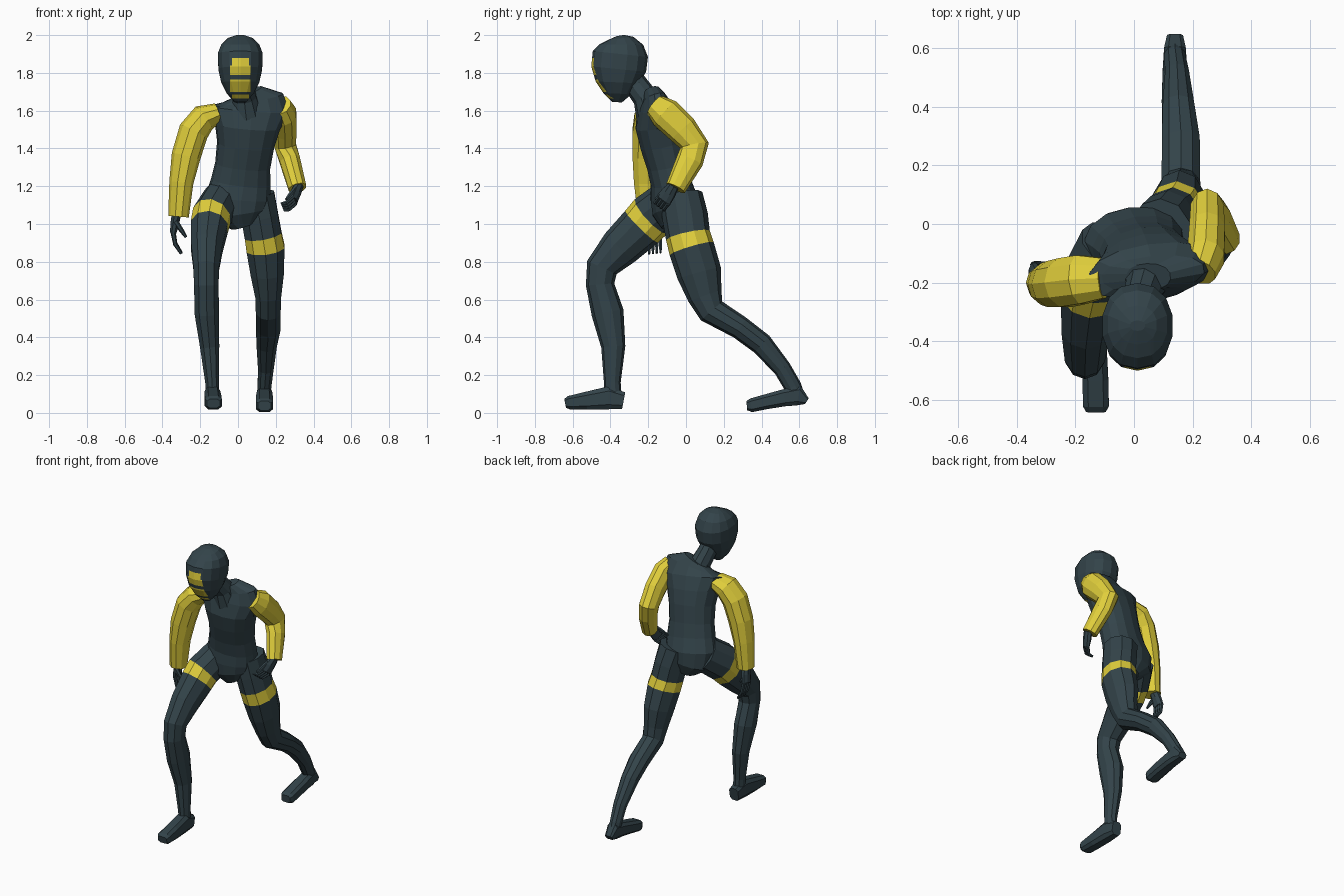
import bpy, bmesh, math
from mathutils import Vector


def material(name, rgb):
    m = bpy.data.materials.new(name)
    m.diffuse_color = (*rgb, 1)
    return m


SLATE = material("dark slate", (0.033, 0.057, 0.068))
YELLOW = material("yellow", (0.76, 0.63, 0.045))
X, Y = (1, 0, 0), (0, 1, 0)


def loft(name, rings, side=X, n=10, power=1.0, mats=(SLATE,), bands=()):
    """Skin rings (x, y, z, half width, half depth) lying across their path."""
    bm = bmesh.new()
    pts = [Vector(r[:3]) for r in rings]
    loops = []
    for i, r in enumerate(rings):
        a = (pts[i] - pts[i - 1]).normalized() if i else Vector()
        b = (pts[i + 1] - pts[i]).normalized() if i < len(pts) - 1 else Vector()
        t = (a + b).normalized()
        s = Vector(side)
        s = (s - t * s.dot(t)).normalized()
        f = t.cross(s)
        loop = []
        for k in range(n):
            ang = 2 * math.pi * (k + 0.5) / n
            c, d = math.cos(ang), math.sin(ang)
            c = math.copysign(abs(c) ** power, c)
            d = math.copysign(abs(d) ** power, d)
            loop.append(bm.verts.new(pts[i] + s * r[3] * c * 1.03 + f * r[4] * d * 1.03))
        loops.append(loop)
    for i in range(len(loops) - 1):
        for k in range(n):
            j = (k + 1) % n
            face = bm.faces.new((loops[i][k], loops[i][j], loops[i + 1][j], loops[i + 1][k]))
            face.material_index = 1 if i in bands else 0
    bm.faces.new(loops[0][::-1])
    bm.faces.new(loops[-1])
    bmesh.ops.recalc_face_normals(bm, faces=bm.faces)
    mesh = bpy.data.meshes.new(name)
    bm.to_mesh(mesh)
    bm.free()
    for m in mats:
        mesh.materials.append(m)
    ob = bpy.data.objects.new(name, mesh)
    bpy.context.collection.objects.link(ob)
    return ob


# Torso and neck, turned slightly so the forward leg's hip leads
loft("torso", [
    (0.02, -0.05, 0.99, 0.06, 0.08),
    (0.00, -0.06, 1.06, 0.15, 0.115),
    (0.00, -0.065, 1.14, 0.168, 0.12),
    (0.015, -0.08, 1.22, 0.155, 0.105),
    (0.025, -0.10, 1.31, 0.143, 0.105),
    (0.04, -0.125, 1.42, 0.148, 0.115),
    (0.05, -0.15, 1.52, 0.17, 0.115),
    (0.06, -0.16, 1.61, 0.212, 0.09),
    (0.065, -0.17, 1.66, 0.175, 0.06),
    (0.05, -0.18, 1.695, 0.08, 0.045)], side=(0.985, 0.13, 0.03), n=14, power=0.9)
loft("neck", [
    (0.045, -0.18, 1.58, 0.085, 0.085),
    (0.035, -0.215, 1.67, 0.064, 0.066),
    (0.02, -0.26, 1.73, 0.058, 0.062),
    (0.012, -0.31, 1.80, 0.055, 0.06)])

# Hooded head: profile rows are z, front y, back y, half width
profile = [(1.645, -0.39, -0.34, 0.03), (1.69, -0.435, -0.29, 0.07),
           (1.75, -0.475, -0.25, 0.10), (1.82, -0.498, -0.215, 0.115),
           (1.90, -0.49, -0.205, 0.118), (1.95, -0.455, -0.23, 0.10),
           (1.983, -0.41, -0.28, 0.065), (1.998, -0.365, -0.33, 0.025)]
head = loft("head", [(0.012, (f + b) / 2, z, w, (b - f) / 2) for z, f, b, w in profile],
            n=14, power=0.9, mats=(SLATE, YELLOW))

# Yellow face panels cut into the front of the head: z low, z high, half width
panels = [(1.665, 1.685, 0.045), (1.70, 1.765, 0.055), (1.79, 1.84, 0.055), (1.84, 1.88, 0.045)]
bm = bmesh.new()
bm.from_mesh(head.data)
cuts = [((0, 0, z), (0, 0, 1)) for p in panels for z in p[:2]]
cuts += [((0.012 + s * w, 0, 0), X) for w in (0.045, 0.055) for s in (-1, 1)]
for co, no in cuts:
    front = [f for f in bm.faces if f.calc_center_median().y < -0.38]
    geom = set(front) | {e for f in front for e in f.edges} | {v for f in front for v in f.verts}
    bmesh.ops.bisect_plane(bm, geom=list(geom), plane_co=co, plane_no=no, dist=1e-5)
for f in bm.faces:
    c = f.calc_center_median()
    if c.y < -0.38 and any(lo < c.z < hi and abs(c.x - 0.012) < w for lo, hi, w in panels):
        f.material_index = 1
bm.to_mesh(head.data)
bm.free()

# Legs with a yellow thigh band
loft("forward_leg", [
    (-0.085, -0.07, 1.13, 0.10, 0.115),
    (-0.14, -0.185, 1.04, 0.103, 0.122),
    (-0.152, -0.235, 0.985, 0.10, 0.118),
    (-0.165, -0.35, 0.875, 0.085, 0.105),
    (-0.168, -0.445, 0.77, 0.07, 0.083),
    (-0.168, -0.455, 0.68, 0.066, 0.073),
    (-0.165, -0.415, 0.53, 0.066, 0.083),
    (-0.15, -0.385, 0.35, 0.052, 0.062),
    (-0.137, -0.39, 0.16, 0.037, 0.043),
    (-0.135, -0.385, 0.06, 0.036, 0.045)], mats=(SLATE, YELLOW), bands=(1,))
loft("rear_leg", [
    (0.09, -0.025, 1.15, 0.105, 0.11),
    (0.115, -0.005, 1.04, 0.10, 0.118),
    (0.133, 0.01, 0.94, 0.10, 0.115),
    (0.146, 0.03, 0.87, 0.103, 0.118),
    (0.155, 0.07, 0.74, 0.09, 0.115),
    (0.16, 0.10, 0.62, 0.07, 0.09),
    (0.16, 0.135, 0.54, 0.067, 0.073),
    (0.16, 0.285, 0.452, 0.066, 0.06),
    (0.152, 0.40, 0.365, 0.055, 0.058),
    (0.147, 0.51, 0.235, 0.042, 0.046),
    (0.14, 0.565, 0.14, 0.037, 0.045),
    (0.14, 0.59, 0.08, 0.034, 0.04)], mats=(SLATE, YELLOW), bands=(2,))

# Boots, lofted from heel to toe
loft("forward_foot", [
    (-0.135, -0.33, 0.065, 0.034, 0.045),
    (-0.135, -0.41, 0.08, 0.042, 0.062),
    (-0.132, -0.53, 0.064, 0.045, 0.048),
    (-0.13, -0.62, 0.054, 0.045, 0.036),
    (-0.13, -0.64, 0.05, 0.034, 0.024)], n=8, power=0.6)
loft("rear_foot", [
    (0.14, 0.64, 0.062, 0.028, 0.018),
    (0.14, 0.595, 0.092, 0.038, 0.055),
    (0.14, 0.52, 0.08, 0.043, 0.046),
    (0.14, 0.42, 0.058, 0.046, 0.04),
    (0.14, 0.345, 0.04, 0.045, 0.037),
    (0.14, 0.322, 0.038, 0.034, 0.025)], n=8, power=0.6)

# Yellow sleeves
loft("hanging_arm", [
    (-0.105, -0.185, 1.59, 0.07, 0.05),
    (-0.18, -0.19, 1.562, 0.085, 0.072),
    (-0.235, -0.20, 1.49, 0.085, 0.078),
    (-0.275, -0.205, 1.36, 0.08, 0.075),
    (-0.30, -0.205, 1.22, 0.072, 0.062),
    (-0.315, -0.20, 1.04, 0.055, 0.053)], side=Y, mats=(YELLOW,))
loft("bent_arm", [
    (0.225, -0.165, 1.63, 0.055, 0.06),
    (0.245, -0.11, 1.585, 0.065, 0.083),
    (0.25, -0.02, 1.50, 0.062, 0.08),
    (0.25, 0.045, 1.415, 0.058, 0.075),
    (0.275, 0.02, 1.335, 0.055, 0.07),
    (0.315, -0.055, 1.19, 0.048, 0.053)], mats=(YELLOW,))


# Gloved hands: a palm, four curled fingers and a thumb
def hand(name, wrist, knuckles, mid, tip, thumb, spread):
    w, k, m, t, th, s = map(Vector, (wrist, knuckles, mid, tip, thumb, spread))
    loft(name + "_palm", [(*w, 0.03, 0.026), (*w.lerp(k, 0.5), 0.038, 0.024),
                          (*k, 0.04, 0.018)], side=s, n=8)
    for i in range(4):
        o = s * (i - 1.5) * 0.02
        loft(f"{name}_finger_{i + 1}", [(*(k + o), 0.011, 0.013), (*(m + o), 0.010, 0.011),
                                        (*(t + o), 0.006, 0.007)], side=s, n=6)
    base = w.lerp(k, 0.4) - s * 0.025
    loft(name + "_thumb", [(*base, 0.015, 0.015), (*base.lerp(th, 0.6), 0.012, 0.012),
                           (*th, 0.007, 0.007)], side=s, n=6)


hand("hanging_hand", (-0.325, -0.19, 1.06), (-0.343, -0.17, 0.955), (-0.332, -0.165, 0.895),
     (-0.30, -0.165, 0.845), (-0.275, -0.20, 0.93), (0, 1, 0.1))
hand("bent_hand", (0.32, -0.065, 1.205), (0.295, -0.115, 1.125), (0.262, -0.14, 1.095),
     (0.235, -0.135, 1.09), (0.255, -0.16, 1.13), (0.25, 0.75, -0.6))
